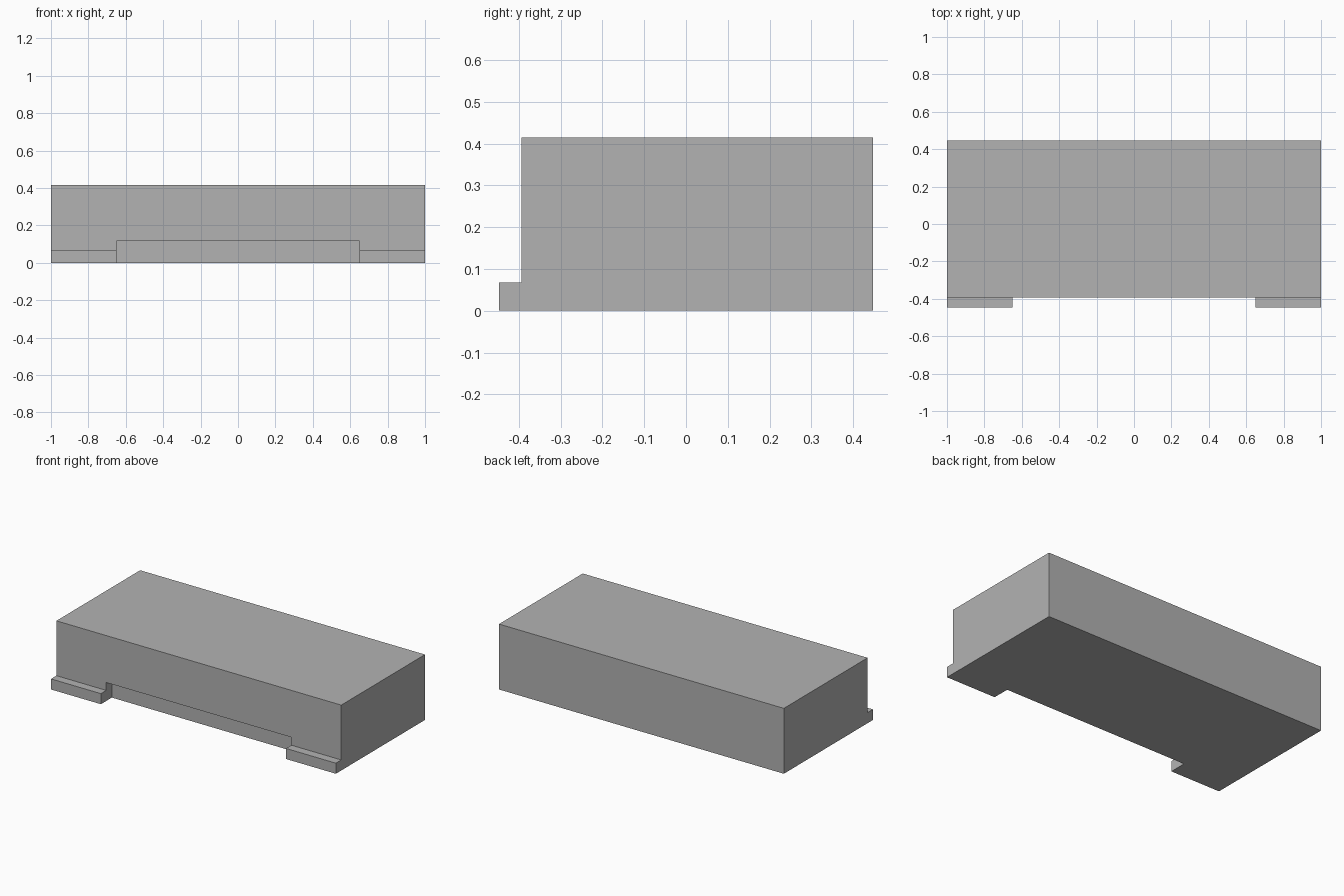
import bpy
import bmesh

cube = bpy.data.objects.get("Cube")
if cube:
    bpy.data.objects.remove(cube, do_unlink=True)

grey = bpy.data.materials.new("plain_grey")
grey.use_nodes = True
colour = (0.448, 0.448, 0.448, 1)
grey.diffuse_color = colour
grey.node_tree.nodes["Principled BSDF"].inputs["Base Color"].default_value = colour


def extrude_profile(name, profile, half_width):
    """Sweep a closed (y, z) profile across x."""
    bm = bmesh.new()
    face = bm.faces.new([bm.verts.new((-half_width, y, z)) for y, z in profile])
    swept = bmesh.ops.extrude_face_region(bm, geom=[face])["geom"]
    moved = [v for v in swept if isinstance(v, bmesh.types.BMVert)]
    bmesh.ops.translate(bm, verts=moved, vec=(2 * half_width, 0, 0))
    bmesh.ops.recalc_face_normals(bm, faces=bm.faces)
    mesh = bpy.data.meshes.new(name)
    bm.to_mesh(mesh)
    bm.free()
    mesh.materials.append(grey)
    obj = bpy.data.objects.new(name, mesh)
    bpy.context.collection.objects.link(obj)
    return obj


BACK, FRONT, TOE, RECESS = 0.447, -0.393, -0.447, -0.337
HEIGHT, TOE_HEIGHT, RECESS_HEIGHT = 0.415, 0.067, 0.117

# Block with a low ledge along the front
body = extrude_profile("block_body", [
    (BACK, 0), (BACK, HEIGHT), (FRONT, HEIGHT),
    (FRONT, TOE_HEIGHT), (TOE, TOE_HEIGHT), (TOE, 0)], 1.0)

# Recess that leaves a foot at each front corner
cutter = extrude_profile("recess_cutter", [
    (RECESS, -0.1), (RECESS, RECESS_HEIGHT), (-0.6, RECESS_HEIGHT), (-0.6, -0.1)], 0.65)
cutter.hide_render = True

cut = body.modifiers.new("front_recess", 'BOOLEAN')
cut.operation = 'DIFFERENCE'
cut.solver = 'EXACT'
cut.object = cutter

# Bake the cut and drop the helper
bpy.context.view_layer.objects.active = body
body.select_set(True)
bpy.ops.object.modifier_apply(modifier=cut.name)
bpy.data.objects.remove(cutter, do_unlink=True)
